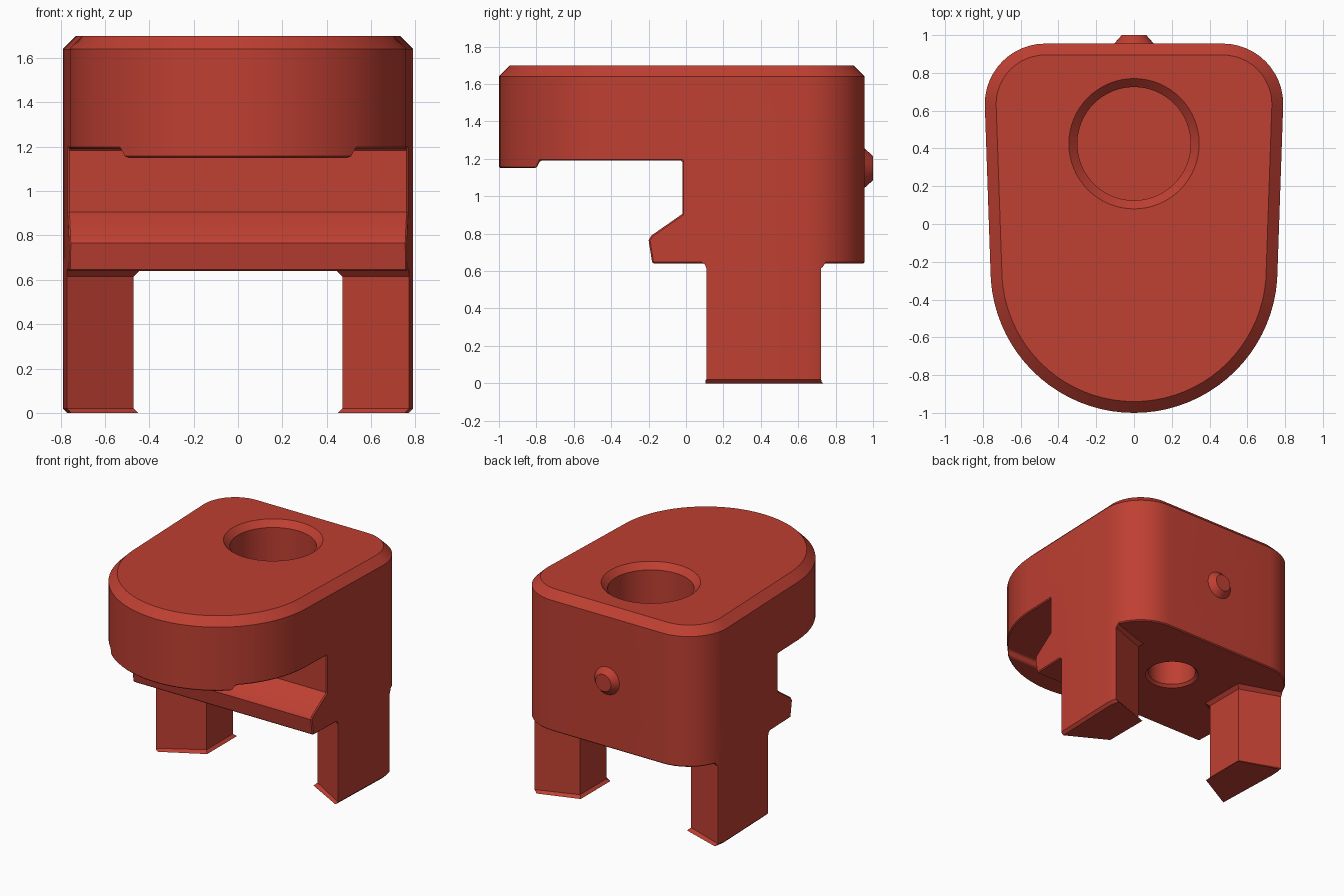
import bpy, bmesh, math
from mathutils import Vector

if "Cube" in bpy.data.objects:
    bpy.data.objects.remove(bpy.data.objects["Cube"])

red = bpy.data.materials.new("brick red")
red.diffuse_color = (0.52, 0.05, 0.032, 1)
red.use_nodes = True
red.node_tree.nodes["Principled BSDF"].inputs["Base Color"].default_value = red.diffuse_color


def loft(name, rings):
    """Closed solid through rings with equal point counts."""
    bm = bmesh.new()
    loops = [[bm.verts.new(p) for p in ring] for ring in rings]
    n = len(loops[0])
    for a, b in zip(loops, loops[1:]):
        for i in range(n):
            bm.faces.new((a[i], a[(i + 1) % n], b[(i + 1) % n], b[i]))
    bm.faces.new(loops[0][::-1])
    bm.faces.new(loops[-1])
    bmesh.ops.recalc_face_normals(bm, faces=bm.faces)
    mesh = bpy.data.meshes.new(name)
    bm.to_mesh(mesh)
    bm.free()
    mesh.materials.append(red)
    obj = bpy.data.objects.new(name, mesh)
    bpy.context.collection.objects.link(obj)
    return obj


def turned(name, profile, center, axis='Z', n=64):
    """Round solid from (radius, height) pairs."""
    rings = []
    for r, h in profile:
        ring = []
        for i in range(n):
            a = 2 * math.pi * i / n
            c, s = r * math.cos(a), r * math.sin(a)
            ring.append(Vector((c, s, h) if axis == 'Z' else (c, h, s)) + Vector(center))
        rings.append(ring)
    return loft(name, rings)


def apply_modifier(obj, mod):
    with bpy.context.temp_override(object=obj, active_object=obj, selected_objects=[obj]):
        bpy.ops.object.modifier_apply(modifier=mod.name)


def combine(obj, other, operation, keep=False):
    mod = obj.modifiers.new("combine", 'BOOLEAN')
    mod.operation, mod.solver, mod.object = operation, 'EXACT', other
    apply_modifier(obj, mod)
    if not keep:
        bpy.data.objects.remove(other)


def bevel(obj, width, angle):
    mod = obj.modifiers.new("bevel", 'BEVEL')
    mod.width, mod.segments = width, 1
    mod.limit_method, mod.angle_limit = 'ANGLE', math.radians(angle)
    apply_modifier(obj, mod)


def outline(inset, z):
    """Plan: round front, tapering sides, rounded rear corners."""
    pts = []
    for i in range(41):
        a = math.pi + math.pi * i / 40
        r = 0.76 - inset
        pts.append((r * math.cos(a), -0.24 + r * math.sin(a), z))
    for side, start in ((1, 0), (-1, math.pi / 2)):
        for i in range(13):
            a = start + math.pi / 2 * i / 12
            r = 0.32 - inset
            pts.append((side * 0.47 + r * math.cos(a), 0.635 + r * math.sin(a), z))
    return pts


# Envelope with chamfered top and bottom rims
envelope = loft("envelope", [outline(0.02, 0), outline(0, 0.02),
                             outline(0, 1.64), outline(0.06, 1.70)])

# Main body: side profile with front notch and lip, trimmed to the envelope
side = [(-1.1, 1.8), (-1.1, 1.15), (-0.80, 1.15), (-0.78, 1.19), (-0.02, 1.19),
        (-0.02, 0.905), (-0.185, 0.79), (-0.20, 0.765), (-0.18, 0.64), (1.1, 0.64), (1.1, 1.8)]
body = loft("body", [[(x, y, z) for y, z in side] for x in (-1, 1)])
combine(body, envelope, 'INTERSECT', keep=True)
bevel(body, 0.015, 62)

# Legs: wedge footprint flaring into the body
foot = [(0.47, 0.29), (0.90, 0.032), (0.90, 0.767), (0.47, 0.61)]


def leg_ring(grow, z, sx):
    c = Vector((0.685, 0.42))
    ring = []
    for x, y in foot:
        d = Vector((x, y)) - c
        ring.append((sx * (c.x + d.x + math.copysign(grow, d.x)),
                     c.y + d.y + math.copysign(grow, d.y), z))
    return ring


for sx, name in ((1, "right_leg"), (-1, "left_leg")):
    leg = loft(name, [leg_ring(-0.02, 0, sx), leg_ring(0, 0.02, sx), leg_ring(0, 0.615, sx),
                      leg_ring(0.03, 0.645, sx), leg_ring(0.03, 0.70, sx)])
    combine(leg, envelope, 'INTERSECT', keep=True)
    combine(body, leg, 'UNION')
bpy.data.objects.remove(envelope)

# Rear stud
stud = turned("stud", [(0.105, 0.90), (0.105, 0.955), (0.065, 1.0)], (0, 0, 1.15), 'Y', 32)
combine(body, stud, 'UNION')

# Top bore and smaller underside hole, both with chamfered rims
bore = turned("bore", [(0.30, 0.95), (0.30, 1.655), (0.345, 1.70), (0.345, 1.8)], (0, 0.425, 0))
combine(body, bore, 'DIFFERENCE')
hole = turned("underside_hole", [(0.19, 0.5), (0.19, 0.64), (0.17, 0.66), (0.17, 0.88)],
              (0, 0.425, 0), n=48)
combine(body, hole, 'DIFFERENCE')

# Smooth curved walls, crisp edges
bpy.context.view_layer.objects.active = body
body.select_set(True)
bpy.ops.object.shade_smooth_by_angle(angle=math.radians(25))
